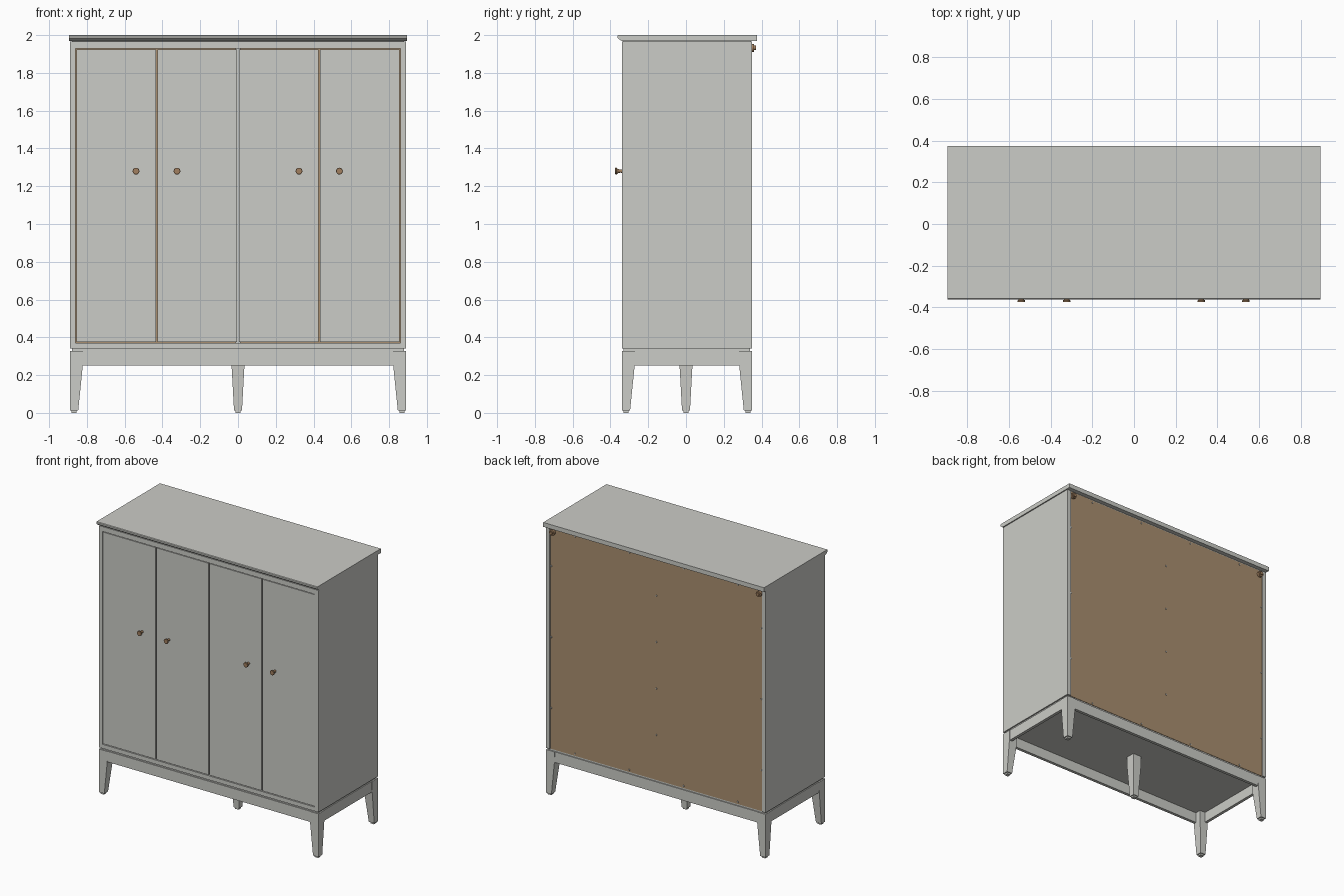
import bpy, bmesh, math
from mathutils import Matrix

if "Cube" in bpy.data.objects:
    bpy.data.objects.remove(bpy.data.objects["Cube"])


def material(name, rgb):
    m = bpy.data.materials.new(name)
    m.diffuse_color = (*rgb, 1)
    m.use_nodes = True
    m.node_tree.nodes["Principled BSDF"].inputs["Base Color"].default_value = m.diffuse_color
    return m


GREY = material("warm grey paint", (0.60, 0.605, 0.57))
BROWN = material("brown back board", (0.40, 0.275, 0.16))
KNOB = material("bronze brown", (0.36, 0.215, 0.115))
STEEL = material("screw grey", (0.50, 0.50, 0.48))


def finish(name, bm, mat):
    bmesh.ops.recalc_face_normals(bm, faces=bm.faces)
    me = bpy.data.meshes.new(name)
    bm.to_mesh(me)
    bm.free()
    me.materials.append(mat)
    ob = bpy.data.objects.new(name, me)
    bpy.context.collection.objects.link(ob)
    return ob


def loft(name, rings, mat):
    """Skin a list of equal-length point rings and cap both ends."""
    bm = bmesh.new()
    vs = [[bm.verts.new(p) for p in r] for r in rings]
    n = len(rings[0])
    for a, b in zip(vs, vs[1:]):
        for i in range(n):
            bm.faces.new((a[i], a[(i + 1) % n], b[(i + 1) % n], b[i]))
    bm.faces.new(vs[0])
    bm.faces.new(vs[-1])
    return finish(name, bm, mat)


def rect(x0, x1, y0, y1, z):
    return [(x0, y0, z), (x1, y0, z), (x1, y1, z), (x0, y1, z)]


def box(name, x0, x1, y0, y1, z0, z1, mat=GREY):
    return loft(name, [rect(x0, x1, y0, y1, z0), rect(x0, x1, y0, y1, z1)], mat)


def turned(name, x, z, profile, mat, n=16):
    """Round part along y; profile is (y, radius) pairs."""
    rings = [[(x + r * math.cos(2 * math.pi * i / n), y, z + r * math.sin(2 * math.pi * i / n))
              for i in range(n)] for y, r in profile]
    ob = loft(name, rings, mat)
    for p in ob.data.polygons:
        p.use_smooth = len(p.vertices) == 4
    ob.data.set_sharp_from_angle(angle=math.radians(35))
    return ob


W, F, B = 0.89, -0.34, 0.35      # half width, front, back
Z0, Z1 = 0.34, 1.965             # carcass bottom and top

# Carcass
for s, side in ((-1, "left"), (1, "right")):
    a, b = sorted((s * W, s * (W - 0.03)))
    box(side + "_side_panel", a, b, F, B, Z0, Z1)
box("bottom_panel", -0.86, 0.86, F, 0.338, Z0, 0.37)
box("upper_panel", -0.86, 0.86, F, 0.338, 1.93, Z1)
box("centre_divider", -0.012, 0.012, -0.31, 0.338, 0.37, 1.93)
box("back_board", -0.86, 0.86, 0.338, 0.343, Z0, Z1, BROWN)

# Top board with a moulded front edge
profile = [(0.375, 2.0), (0.375, 1.968), (-0.338, 1.968), (-0.343, 1.971),
           (-0.355, 1.979), (-0.362, 1.985), (-0.362, 1.996), (-0.358, 2.0)]
loft("top_board", [[(x, y, z) for y, z in profile] for x in (-0.895, 0.895)], GREY)
box("top_spacer", -0.88, 0.88, -0.33, 0.343, 1.963, 1.97)

# Four doors set into the frame, with round knobs
for i in range(4):
    x0 = -0.86 + i * 0.43
    box("door_%d" % (i + 1), x0 + 0.004, x0 + 0.426, F + 0.002, -0.318, 0.375, 1.925)
for i, x in enumerate((-0.54, -0.323, 0.323, 0.537)):
    turned("knob_%d" % (i + 1), x, 1.28,
           [(-0.336, 0.010), (-0.348, 0.008), (-0.362, 0.012), (-0.367, 0.018),
            (-0.373, 0.018), (-0.375, 0.016)], KNOB)

# Base: recessed plinth, rails, tapered legs with foot pads
box("plinth", -0.88, 0.88, -0.33, 0.34, 0.325, 0.341)
for y0, y1, n in ((F + 0.003, F + 0.025, "front"), (B - 0.025, B - 0.003, "back")):
    box(n + "_base_rail", -0.84, 0.84, y0, y1, 0.25, 0.328)
for s, n in ((-1, "left"), (1, "right")):
    a, b = sorted((s * (W - 0.003), s * (W - 0.025)))
    box(n + "_base_rail", a, b, -0.30, 0.31, 0.25, 0.328)


def corner_leg(sx, sy, name):
    cy = F if sy < 0 else B

    def ring(w, z, inset=0):
        xs = sorted((sx * (W - inset), sx * (W - w + inset)))
        ys = sorted((cy - sy * inset, cy - sy * (w - inset)))
        return rect(*xs, *ys, z)
    loft(name, [ring(0.044, 0.012), ring(0.068, 0.25), ring(0.07, 0.328)], GREY)
    loft(name + "_pad", [ring(0.044, 0, 0.008), ring(0.044, 0.013, 0.008)], GREY)


for sx, nx in ((-1, "left"), (1, "right")):
    for sy, ny in ((-1, "front"), (1, "back")):
        corner_leg(sx, sy, ny + "_" + nx + "_leg")


def square(h, z):
    return rect(-h, h, -h, h, z)


loft("middle_leg", [square(0.021, 0.012), square(0.034, 0.25), square(0.035, 0.328)], GREY)
loft("middle_leg_pad", [square(0.014, 0), square(0.014, 0.013)], GREY)

# Wall fixings and screws on the back
for s, n in ((-1, "left"), (1, "right")):
    turned(n + "_wall_fixing", s * 0.838, 1.932,
           [(0.342, 0.021), (0.360, 0.021), (0.361, 0.012), (0.370, 0.012)], KNOB)
spots = [(0, z) for z in (0.67, 1.01, 1.35, 1.69)]
spots += [(s * 0.852, z) for s in (-1, 1) for z in (0.64, 1.16, 1.68)]
spots += [(x, z) for x in (-0.66, -0.22, 0.22, 0.66) for z in (0.355, 1.947)]
for i, (x, z) in enumerate(spots):
    turned("back_screw_%d" % (i + 1), x, z, [(0.342, 0.007), (0.346, 0.005)], STEEL, 8)
